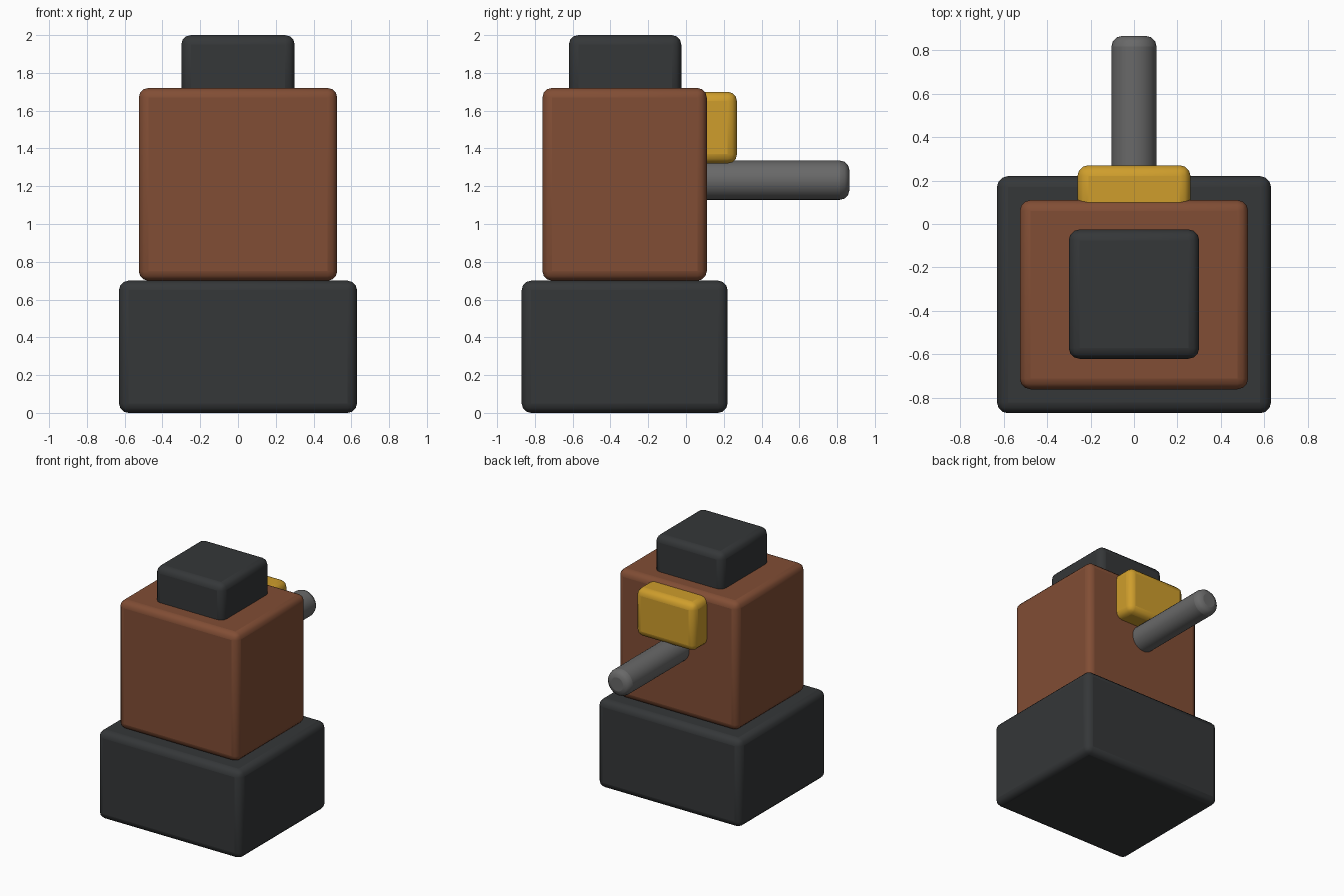
import bpy
import math

if "Cube" in bpy.data.objects:
    bpy.data.objects.remove(bpy.data.objects["Cube"])


def material(name, rgb):
    m = bpy.data.materials.new(name)
    m.diffuse_color = (*rgb, 1)
    m.use_nodes = True
    m.node_tree.nodes["Principled BSDF"].inputs["Base Color"].default_value = m.diffuse_color
    return m


def finish(ob, name, mat, bevel):
    ob.name = name
    ob.data.materials.append(mat)
    b = ob.modifiers.new("rounded_edges", 'BEVEL')
    b.width = bevel
    b.segments = 3
    b.limit_method = 'ANGLE'
    b.angle_limit = math.radians(40)
    bpy.ops.object.shade_smooth_by_angle(angle=math.radians(40))


def block(name, lo, hi, mat, bevel=0.05):
    centre = [(a + b) / 2 for a, b in zip(lo, hi)]
    bpy.ops.mesh.primitive_cube_add(size=1, location=centre)
    ob = bpy.context.object
    ob.scale = [b - a for a, b in zip(lo, hi)]
    bpy.ops.object.transform_apply(location=False, rotation=False, scale=True)
    finish(ob, name, mat, bevel)


dark = material("charcoal", (0.035, 0.038, 0.04))
brown = material("brown", (0.22, 0.075, 0.035))
gold = material("gold", (0.62, 0.34, 0.025))
grey = material("steel_grey", (0.14, 0.14, 0.14))

# Stacked body
block("base", (-0.63, -0.87, 0), (0.63, 0.22, 0.70), dark)
block("body", (-0.525, -0.76, 0.70), (0.525, 0.11, 1.72), brown)
block("cap", (-0.30, -0.62, 1.66), (0.30, -0.025, 2.0), dark)

# Plate on the rear face
block("rear_plate", (-0.26, 0.03, 1.32), (0.26, 0.27, 1.70), gold)

# Rod pointing backwards
y0, y1 = 0.03, 0.865
bpy.ops.mesh.primitive_cylinder_add(vertices=32, radius=0.104, depth=y1 - y0,
                                    location=(0, (y0 + y1) / 2, 1.232),
                                    rotation=(math.pi / 2, 0, 0))
finish(bpy.context.object, "rear_rod", grey, 0.05)
